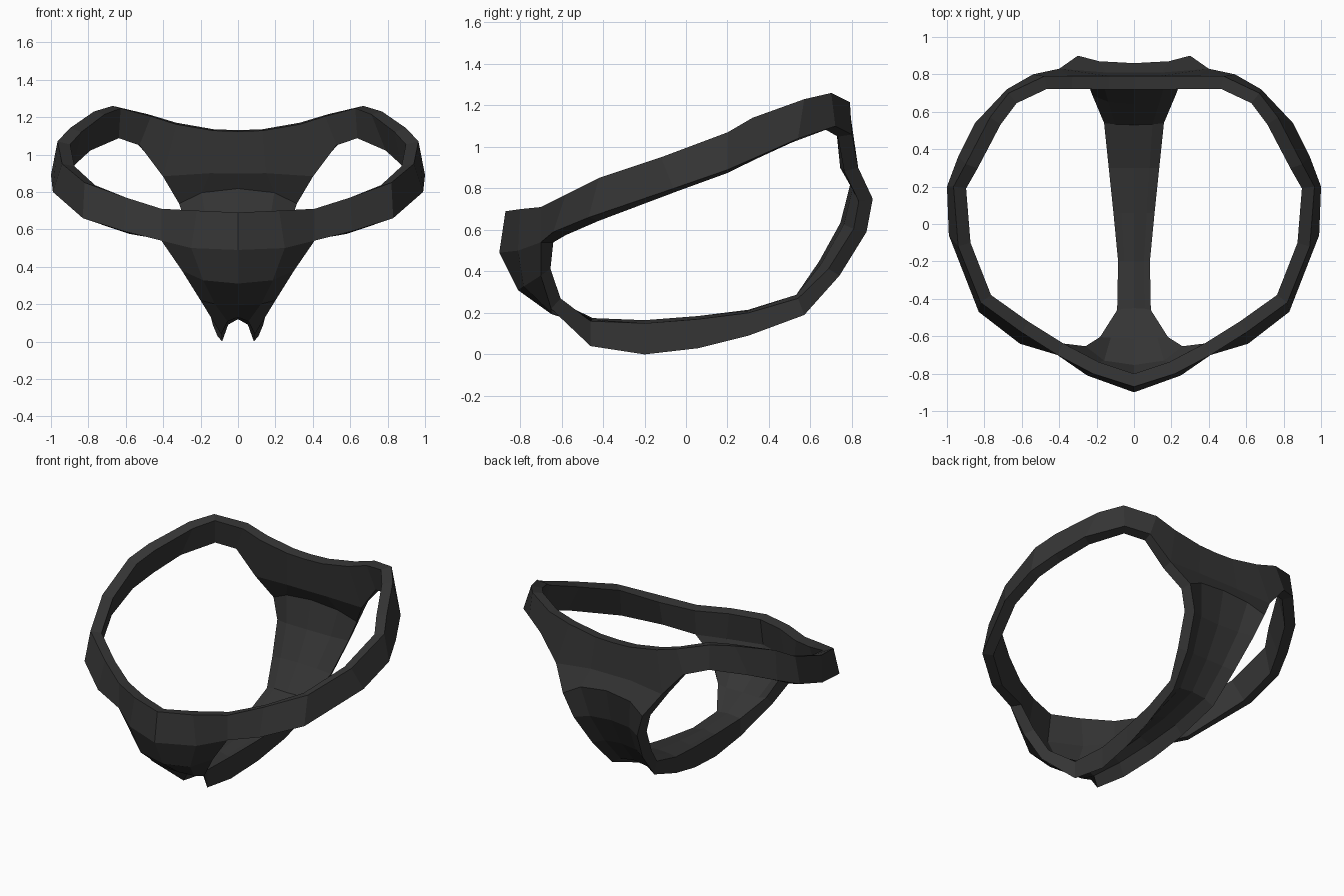
import bpy, bmesh
from mathutils import Vector as V

if "Cube" in bpy.data.objects:
    bpy.data.objects.remove(bpy.data.objects["Cube"])

T = 0.07  # cloth thickness

# waistband half, front centre to back centre: upper point, lower point
band = [
    ((0, -.87, .69), (0, -.90, .49)), ((.22, -.80, .70), (.25, -.81, .50)),
    ((.41, -.70, .71), (.41, -.70, .54)), ((.60, -.58, .77), (.61, -.64, .59)),
    ((.82, -.42, .85), (.83, -.47, .66)), ((.94, -.12, .95), (.99, -.06, .80)),
    ((.965, .20, 1.07), (1.0, .20, .89)), ((.90, .32, 1.14), (.94, .36, .96)),
    ((.77, .57, 1.23), (.85, .54, 1.04)), ((.67, .70, 1.26), (.68, .72, 1.10)),
    ((.48, .79, 1.215), (.54, .80, 1.06)), ((.33, .79, 1.17), (.40, .83, .90)),
    ((.13, .79, 1.135), (.15, .81, .92)), ((0, .79, 1.13), (0, .81, .92))]

# panel and strap, front to back: centre (y, z), edge (x, y, z), strap flag
rows = [
    ((-.81, .31), (.30, -.70, .38), 0), ((-.65, .195), (.20, -.65, .22), 0),
    ((-.45, .13), (.09, -.46, .04), 1), ((-.20, .12), (.085, -.20, 0), 1),
    ((.06, .14), (.11, .06, .03), 1), ((.30, .17), (.135, .30, .09), 1),
    ((.56, .24), (.16, .57, .19), 1), ((.70, .41), (.19, .74, .38), 0),
    ((.81, .61), (.24, .87, .59), 0), ((.86, .83), (.30, .90, .75), 0)]

bm = bmesh.new()
strap = {}

# outer surface of the waistband
top = [bm.verts.new(t) for t, b in band]
low = [bm.verts.new(b) for t, b in band]
for i in range(len(band) - 1):
    bm.faces.new((low[i], low[i + 1], top[i + 1], top[i]))

# outer surface of the panels and strap, joined to the band at both ends
grid = [low[:3]]
for (cy, cz), e, flag in rows:
    c, e = V((0, cy, cz)), V(e)
    m = c.lerp(e, .25)
    m.x = e.x * .62
    line = [bm.verts.new(p) for p in (c, m, e)]
    if flag:
        rise = max(.05, cz + .03 - e.z)
        shift = -.03 if cy > .5 else 0
        strap.update({line[0]: V((0, shift, .045)), line[1]: V((0, shift, .06)),
                      line[2]: V((0, shift, rise))})
    grid.append(line)
grid.append(low[-1:-4:-1])
for a, b in zip(grid, grid[1:]):
    for j in range(2):
        bm.faces.new((b[j], b[j + 1], a[j + 1], a[j]))

# inner surface, then rims along the open edges
bm.normal_update()
outer = list(bm.faces)
inner = {}
for v in list(bm.verts):
    n = v.normal.copy()
    if v.co.x < 1e-4:
        n.x = 0
        n.normalize()
    inner[v] = bm.verts.new(v.co + strap.get(v, -n * T))
rims = []
for f in outer:
    for l in f.loops:
        a, b = l.vert, l.link_loop_next.vert
        if len(l.edge.link_faces) == 1 and max(a.co.x, b.co.x) > 1e-4:
            rims.append((b, a, inner[a], inner[b]))
for f in outer:
    bm.faces.new([inner[v] for v in reversed(f.verts)])
for r in rims:
    bm.faces.new(r)

me = bpy.data.meshes.new("thong_underwear")
bm.to_mesh(me)
bm.free()
ob = bpy.data.objects.new("thong_underwear", me)
bpy.context.collection.objects.link(ob)
mir = ob.modifiers.new("Mirror", 'MIRROR')
mir.use_clip = True

mat = bpy.data.materials.new("black_cloth")
mat.diffuse_color = (.035, .035, .035, 1)
mat.use_nodes = True
mat.node_tree.nodes["Principled BSDF"].inputs["Base Color"].default_value = mat.diffuse_color
me.materials.append(mat)
